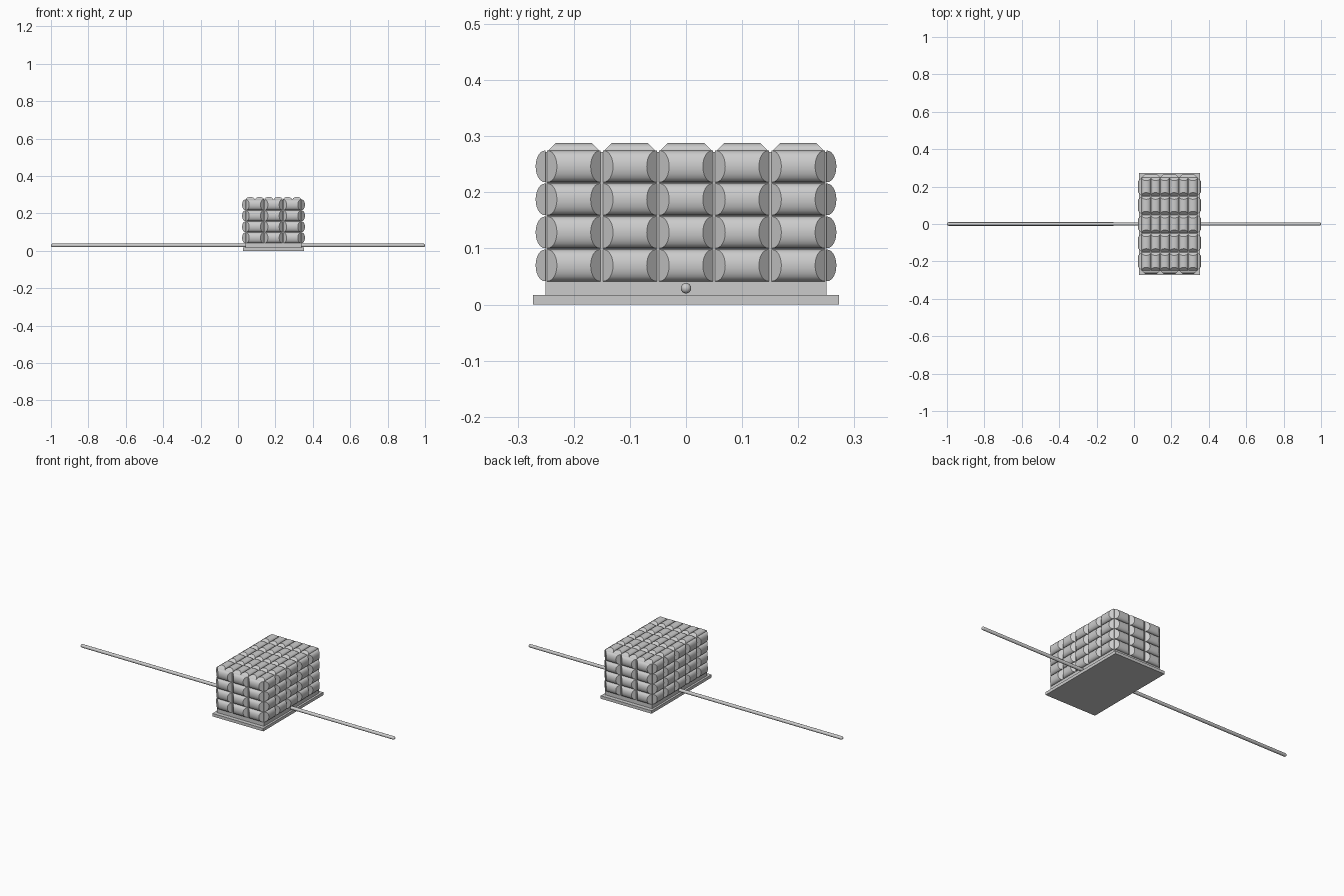
import bpy, bmesh, math
from mathutils import Vector

if "Cube" in bpy.data.objects:
    bpy.data.objects.remove(bpy.data.objects["Cube"])

CX = 0.19                      # stack centre in x
HX, HY = 0.15, 0.25            # half size of the core
Z0, Z1 = 0.017, 0.272          # bottom and top of the core
X, Y, Z = Vector((1, 0, 0)), Vector((0, 1, 0)), Vector((0, 0, 1))


def finish(bm, name, smooth=False):
    bmesh.ops.recalc_face_normals(bm, faces=bm.faces)
    me = bpy.data.meshes.new(name)
    bm.to_mesh(me)
    bm.free()
    ob = bpy.data.objects.new(name, me)
    bpy.context.collection.objects.link(ob)
    if smooth:
        bpy.ops.object.select_all(action='DESELECT')
        ob.select_set(True)
        bpy.context.view_layer.objects.active = ob
        bpy.ops.object.shade_smooth_by_angle(angle=math.radians(30))
    return ob


def box(name, cx, hx, hy, z0, z1):
    bm = bmesh.new()
    bmesh.ops.create_cube(bm, size=1)
    for v in bm.verts:
        v.co = (cx + v.co.x * 2 * hx, v.co.y * 2 * hy, (z0 + z1) / 2 + v.co.z * (z1 - z0))
    return finish(bm, name)


# Rounded bar with sloping ends: u = length, v = width, n = outward
def pillow(bm, c, u, v, n, length, width, height, steps=12):
    rings = []
    for side in (-1, 1):
        ring = []
        for i in range(steps + 1):
            a = math.pi * i / steps
            h = height * math.sin(a) ** 0.9
            w = width / 2 * math.cos(a)
            ring.append(bm.verts.new(c + u * side * (length / 2 - h) + v * w + n * h))
        bm.faces.new(ring)
        rings.append(ring)
    a, b = rings
    for i in range(steps + 1):
        j = (i + 1) % (steps + 1)
        bm.faces.new((a[i], a[j], b[j], b[i]))


def wall(name, origin, u, v, n, nu, nv, pu, pv, height):
    bm = bmesh.new()
    for i in range(nu):
        for j in range(nv):
            c = origin + u * (i - (nu - 1) / 2) * pu + v * (j - (nv - 1) / 2) * pv
            pillow(bm, c, u, v, n, pu - 0.004, pv - 0.002, height)
    return finish(bm, name, True)


# Base plate and inner core
box("base_plate", CX, 0.162, 0.273, 0, Z0)
box("core_block", CX, HX, HY, Z0, Z1)

# Padded walls on four sides and the top
mid = Vector((CX, 0, 0.158))
for s, xn, yn in ((1, "right", "back"), (-1, "left", "front")):
    wall(xn + "_padding", mid + X * s * HX, Y, Z, X * s, 5, 4, 0.1, 0.0588, 0.018)
    wall(yn + "_padding", mid + Y * s * HY, X, Z, Y * s, 3, 4, 0.1, 0.0588, 0.018)
wall("top_padding", Vector((CX, 0, Z1)), Y, X, Z, 5, 6, 0.1, 0.05, 0.016)

# Long rod with rounded ends: a sphere pulled apart along x
bm = bmesh.new()
R = 0.0095
bmesh.ops.create_uvsphere(bm, u_segments=24, v_segments=12, radius=R)
for v in bm.verts:
    x, y, z = v.co
    side = 1 if z > 1e-6 else -1
    v.co = (z + side * (1 - R), y, x + 0.029)
finish(bm, "long_rod", True)
